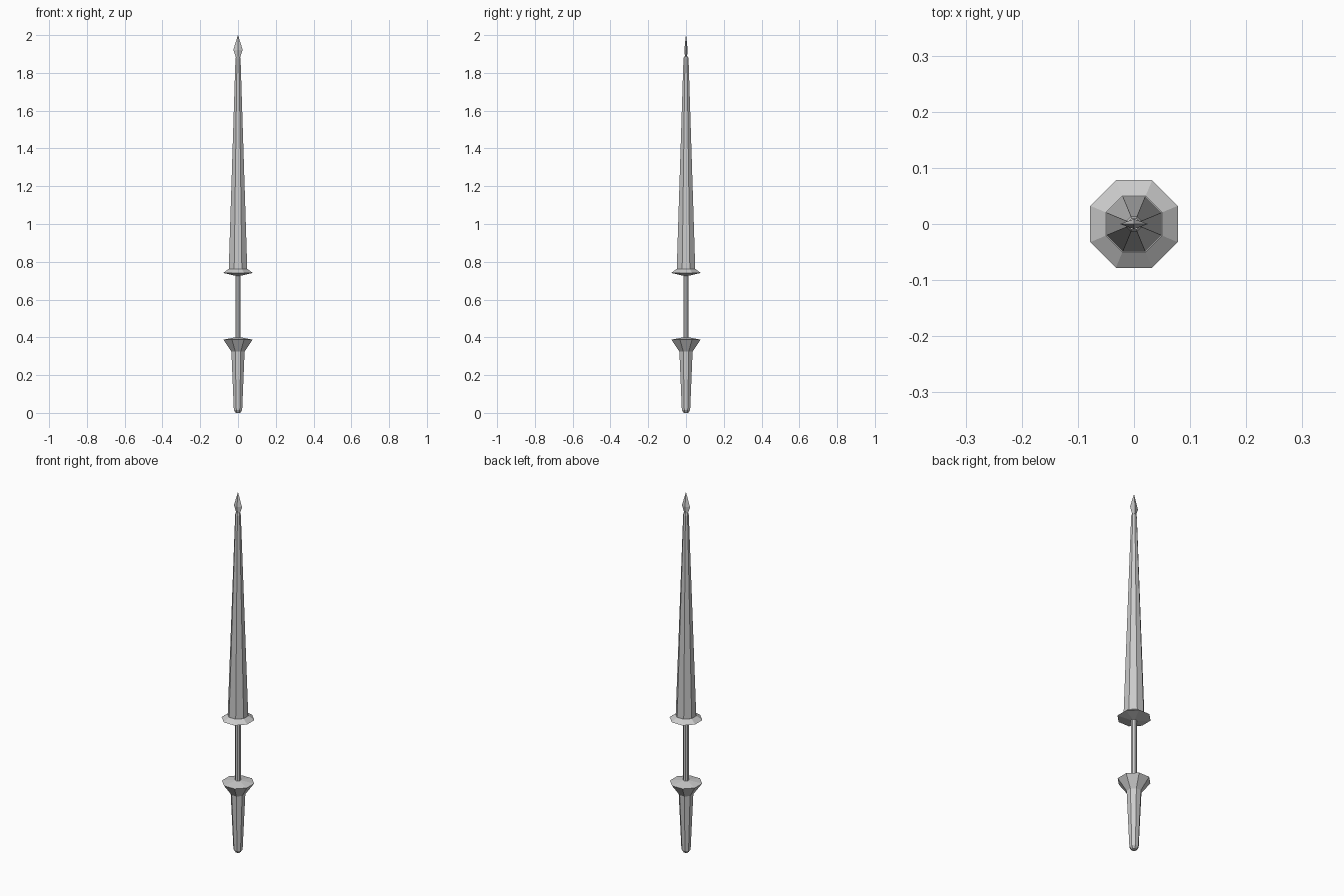
import bpy, bmesh
from math import cos, sin, pi

if "Cube" in bpy.data.objects:
    bpy.data.objects.remove(bpy.data.objects["Cube"])


def loft(name, sections, sides=8, turn=pi / 8):
    """Faceted solid from (z, half width x, half width y) rings, capped at both ends."""
    bm = bmesh.new()
    rings = []
    for z, rx, ry in sections:
        rings.append([bm.verts.new((rx * cos(turn + 2 * pi * i / sides),
                                    ry * sin(turn + 2 * pi * i / sides), z))
                      for i in range(sides)])
    for a, b in zip(rings, rings[1:]):
        for i in range(sides):
            j = (i + 1) % sides
            bm.faces.new((a[i], a[j], b[j], b[i]))
    bm.faces.new(rings[0][::-1])
    bm.faces.new(rings[-1])
    bmesh.ops.remove_doubles(bm, verts=bm.verts, dist=1e-5)
    bmesh.ops.recalc_face_normals(bm, faces=bm.faces)
    mesh = bpy.data.meshes.new(name)
    bm.to_mesh(mesh)
    bm.free()
    obj = bpy.data.objects.new(name, mesh)
    bpy.context.collection.objects.link(obj)
    return obj


def octagon(name, profile):
    """Octagonal part; profile gives (z, distance to the flat sides)."""
    k = 1 / cos(pi / 8)
    return loft(name, [(z, r * k, r * k) for z, r in profile])


# Butt grip with flared collar
octagon("butt_grip", [(0.0, 0.012), (0.015, 0.022), (0.325, 0.035),
                      (0.388, 0.077), (0.40, 0.014)])

# Thin hand shaft
octagon("hand_shaft", [(0.395, 0.0135), (0.735, 0.0135)])

# Guard disc
octagon("guard_disc", [(0.726, 0.014), (0.741, 0.078), (0.762, 0.05)])

# Long tapered body
octagon("tapered_body", [(0.761, 0.049), (1.875, 0.0135), (1.888, 0.01)])

# Flat diamond point
loft("point", [(1.88, 0.010, 0.005), (1.922, 0.025, 0.009), (2.0, 0.0, 0.0)][:2]
     + [(2.0, 0.0004, 0.0004)], sides=4, turn=0)
